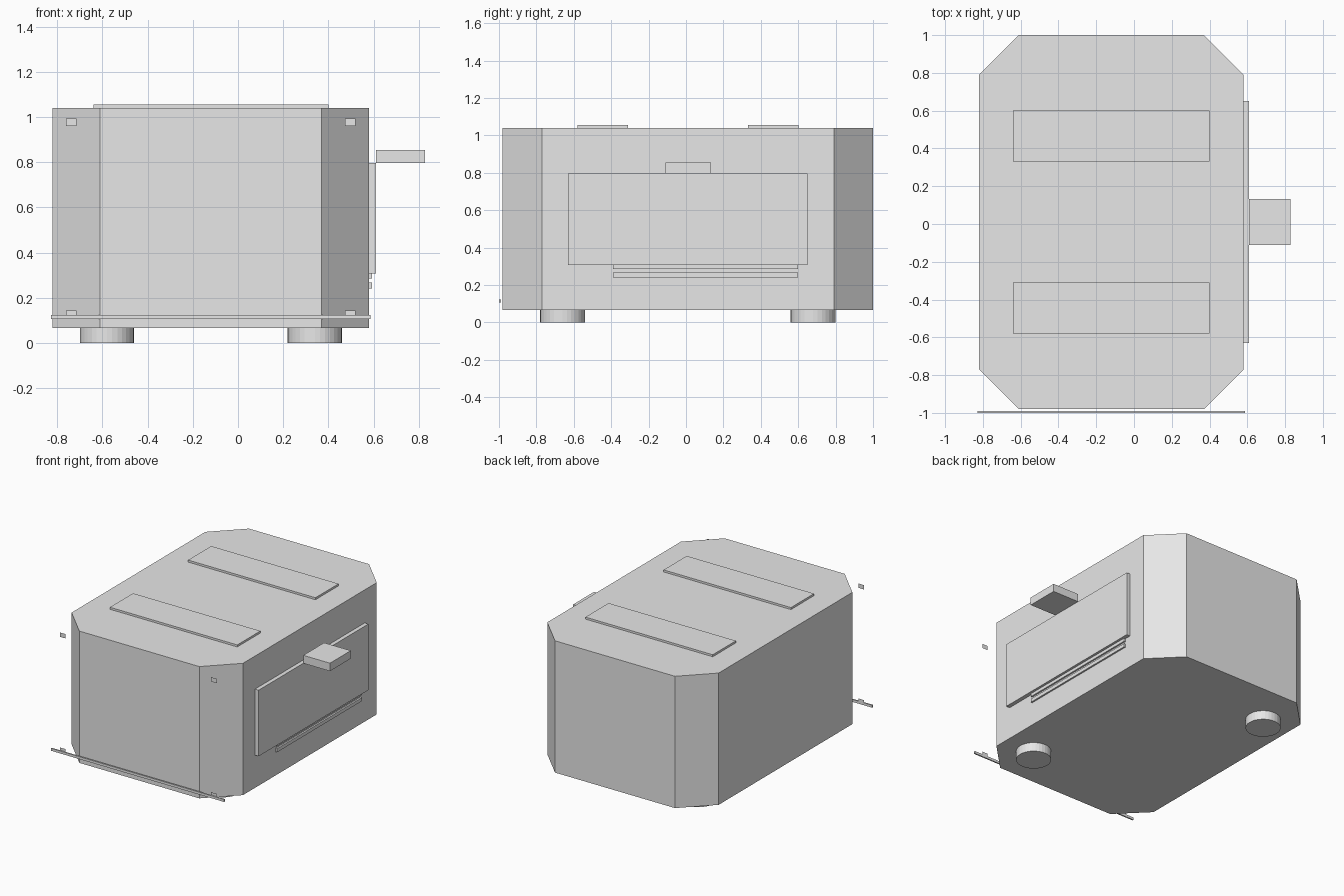
import bpy, bmesh

if "Cube" in bpy.data.objects:
    bpy.data.objects.remove(bpy.data.objects["Cube"])

grey = bpy.data.materials.new("light_grey")
grey.diffuse_color = (0.8, 0.8, 0.8, 1)
grey.use_nodes = True
grey.node_tree.nodes["Principled BSDF"].inputs["Base Color"].default_value = grey.diffuse_color


def finish(name, bm):
    bmesh.ops.recalc_face_normals(bm, faces=bm.faces)
    mesh = bpy.data.meshes.new(name)
    bm.to_mesh(mesh)
    bm.free()
    mesh.materials.append(grey)
    obj = bpy.data.objects.new(name, mesh)
    bpy.context.collection.objects.link(obj)
    return obj


def box(name, x, y, z, chamfer=0):
    """Box from (min, max) ranges, optionally with chamfered upright edges."""
    bm = bmesh.new()
    bmesh.ops.create_cube(bm, size=1)
    for v in bm.verts:
        v.co = [r[1] if c > 0 else r[0] for c, r in zip(v.co, (x, y, z))]
    if chamfer:
        upright = [e for e in bm.edges
                   if abs(e.verts[0].co.z - e.verts[1].co.z) > 0.1]
        bmesh.ops.bevel(bm, geom=upright, offset=chamfer, segments=1,
                        affect='EDGES')
    return finish(name, bm)


# Main housing
box("body", (-0.82, 0.58), (-0.98, 1.0), (0.067, 1.04), 0.21)

# Raised plates on the top
for i, y in enumerate((-0.445, 0.467)):
    box(f"top_plate_{i}", (-0.64, 0.40), (y - 0.135, y + 0.135), (1.03, 1.055))

# Side door, handle and vent strips
box("side_panel", (0.57, 0.61), (-0.63, 0.65), (0.308, 0.796))
box("handle", (0.61, 0.828), (-0.11, 0.133), (0.796, 0.855))
for i, z in enumerate((0.241, 0.285)):
    box(f"vent_strip_{i}", (0.57, 0.592), (-0.39, 0.60), (z, z + 0.026))

# Front bar
box("front_bar", (-0.828, 0.587), (-1.0, -0.99), (0.106, 0.124))

# Thin tabs floating in the plane of the front
for i, x in enumerate((-0.738, 0.497)):
    for j, z in enumerate((0.128, 0.977)):
        bm = bmesh.new()
        bm.faces.new([bm.verts.new((x + a * 0.023, -0.99, z + b * 0.016))
                      for a, b in ((-1, -1), (1, -1), (1, 1), (-1, 1))])
        tab = finish(f"tab_{i}_{j}", bm)
        # face the front
        if tab.data.polygons[0].normal.y > 0:
            tab.data.flip_normals()

# Two round feet on opposite corners
for i, (x, y) in enumerate(((0.34, -0.66), (-0.58, 0.68))):
    bm = bmesh.new()
    bmesh.ops.create_cone(bm, cap_ends=True, segments=32,
                          radius1=0.12, radius2=0.12, depth=0.08)
    bmesh.ops.translate(bm, verts=bm.verts, vec=(x, y, 0.04))
    finish(f"foot_{i}", bm)
